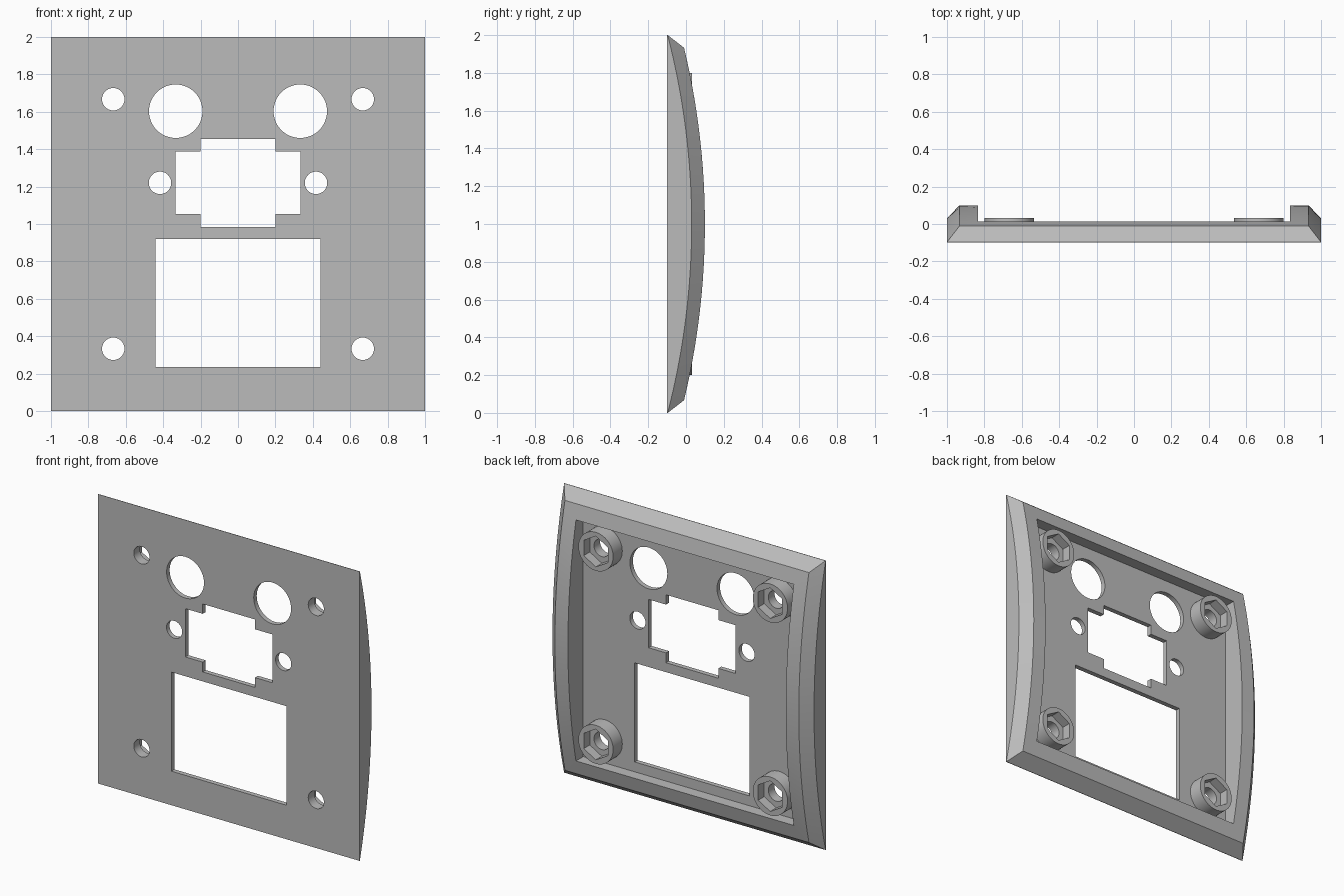
import bpy, bmesh, math
from mathutils import Matrix

default = bpy.data.objects.get("Cube")
if default:
    bpy.data.objects.remove(default, do_unlink=True)

FRONT, FLOOR, BOSS_TOP = -0.1, -0.067, 0.033
RADIUS, STEPS = 4.0, 32

# One grey plastic for everything
grey = bpy.data.materials.new("grey plastic")
grey.use_nodes = True
colour = (0.5, 0.5, 0.5, 1)
grey.diffuse_color = colour
grey.node_tree.nodes["Principled BSDF"].inputs["Base Color"].default_value = colour


def make_object(name, bm):
    bmesh.ops.recalc_face_normals(bm, faces=bm.faces)
    mesh = bpy.data.meshes.new(name)
    bm.to_mesh(mesh)
    bm.free()
    mesh.materials.append(grey)
    obj = bpy.data.objects.new(name, mesh)
    bpy.context.collection.objects.link(obj)
    return obj


def cylinder(name, x, z, radius, y0, y1, sides=48):
    bm = bmesh.new()
    place = Matrix.Translation((x, (y0 + y1) / 2, z)) @ Matrix.Rotation(math.pi / 2, 4, 'X')
    bmesh.ops.create_cone(bm, cap_ends=True, segments=sides, radius1=radius,
                          radius2=radius, depth=y1 - y0, matrix=place)
    return make_object(name, bm)


def block(name, half_width, z0, z1):
    bm = bmesh.new()
    place = Matrix.Translation((0, FRONT, (z0 + z1) / 2)) @ Matrix.Diagonal(
        (2 * half_width, 0.2, z1 - z0, 1))
    bmesh.ops.create_cube(bm, size=1, matrix=place)
    return make_object(name, bm)


def combine(target, tool, operation):
    tool.hide_render = True
    mod = target.modifiers.new(tool.name, 'BOOLEAN')
    mod.operation, mod.solver, mod.object = operation, 'EXACT', tool
    bpy.context.view_layer.objects.active = target
    bpy.ops.object.modifier_apply(modifier=mod.name)
    bpy.data.objects.remove(tool, do_unlink=True)


def ring(bm, half, peak=None, flat=None):
    """Square loop, flat or bowed along z with its crest at y = peak."""
    verts = []
    for side in (1, -1):
        for i in range(STEPS + 1):
            dz = side * half * (2 * i / STEPS - 1)
            y = flat if peak is None else peak - RADIUS + math.sqrt(RADIUS ** 2 - dz ** 2)
            verts.append(bm.verts.new((side * half, y, 1 + dz)))
    return verts


# Panel: flat front, bowed chamfered rim, recessed back
bm = bmesh.new()
loops = [ring(bm, 1, flat=FRONT), ring(bm, 1, peak=0.03), ring(bm, 0.933, peak=0.1),
         ring(bm, 0.833, peak=0.1), ring(bm, 0.833, flat=FLOOR)]
for a, b in zip(loops, loops[1:]):
    for i in range(len(a)):
        j = (i + 1) % len(a)
        bm.faces.new((a[i], a[j], b[j], b[i]))
bm.faces.new(loops[0])
bm.faces.new(loops[-1])
panel = make_object("panel", bm)

# Screw bosses with hexagonal nut pockets and through holes
for x in (-0.667, 0.667):
    for z in (0.333, 1.667):
        combine(panel, cylinder("boss", x, z, 0.133, FLOOR - 0.015, BOSS_TOP), 'UNION')
        combine(panel, cylinder("nut_pocket", x, z, 0.106, -0.033, 0.2, 6), 'DIFFERENCE')
        combine(panel, cylinder("screw_hole", x, z, 0.06, -0.2, 0.2), 'DIFFERENCE')

# Round openings
for x in (-1, 1):
    combine(panel, cylinder("large_hole", x * 0.333, 1.603, 0.143, -0.2, 0), 'DIFFERENCE')
    combine(panel, cylinder("small_hole", x * 0.417, 1.22, 0.06, -0.2, 0), 'DIFFERENCE')

# Stepped connector opening and large window
combine(panel, block("connector_wide", 0.333, 1.053, 1.387), 'DIFFERENCE')
combine(panel, block("connector_tall", 0.2, 0.985, 1.455), 'DIFFERENCE')
combine(panel, block("window", 0.44, 0.235, 0.92), 'DIFFERENCE')

bpy.ops.object.select_all(action='DESELECT')
panel.select_set(True)
bpy.context.view_layer.objects.active = panel
bpy.ops.object.shade_smooth_by_angle(angle=math.radians(25))
